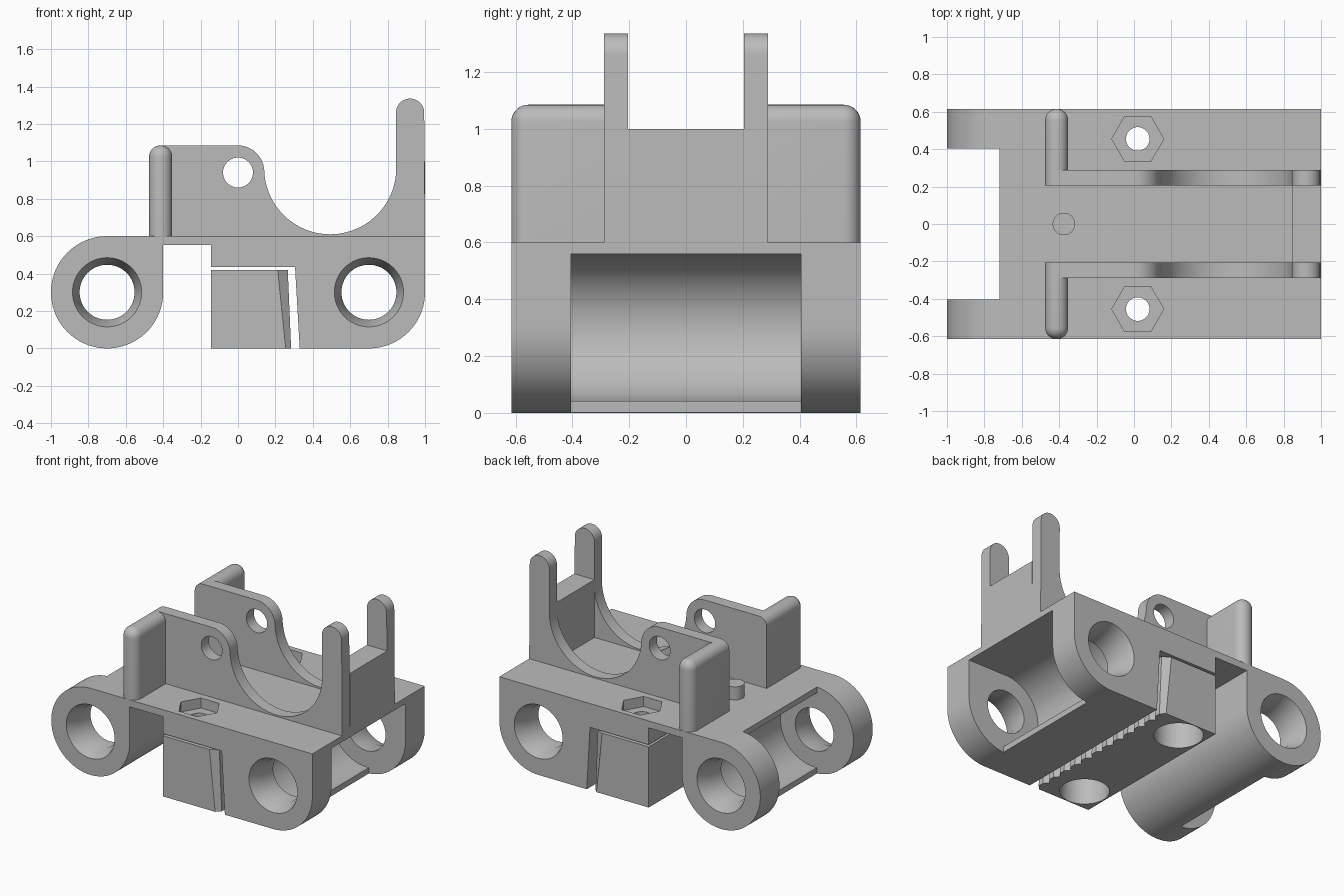
import bpy, bmesh
from math import sin, cos, pi, radians
from mathutils import Matrix

if "Cube" in bpy.data.objects:
    bpy.data.objects.remove(bpy.data.objects["Cube"])

grey = bpy.data.materials.new("light grey")
grey.use_nodes = True
COLOUR = (0.5, 0.5, 0.5, 1)
grey.diffuse_color = COLOUR
grey.node_tree.nodes["Principled BSDF"].inputs["Base Color"].default_value = COLOUR

W = 0.615        # half width of the body
POCKET = 0.405   # half width of the bearing pockets
AXLE = 0.7       # axle distance from the middle
AXLE_Z = 0.3


def add(name, bm):
    bmesh.ops.recalc_face_normals(bm, faces=bm.faces)
    mesh = bpy.data.meshes.new(name)
    bm.to_mesh(mesh)
    bm.free()
    ob = bpy.data.objects.new(name, mesh)
    bpy.context.collection.objects.link(ob)
    mesh.materials.append(grey)
    return ob


def arc(cx, cz, r, a0, a1, n=24):
    return [(cx + r * cos(radians(a0 + (a1 - a0) * i / n)),
             cz + r * sin(radians(a0 + (a1 - a0) * i / n))) for i in range(n + 1)]


def loft(name, low, high):
    """Solid between two matching rings of 3D points."""
    bm = bmesh.new()
    a = [bm.verts.new(p) for p in low]
    b = [bm.verts.new(p) for p in high]
    bm.faces.new(a)
    bm.faces.new(b)
    for i in range(len(a)):
        j = (i + 1) % len(a)
        bm.faces.new((a[i], a[j], b[j], b[i]))
    return add(name, bm)


def extrude(name, profile, y0, y1):
    return loft(name, [(x, y0, z) for x, z in profile], [(x, y1, z) for x, z in profile])


def box(name, x0, x1, y0, y1, z0, z1):
    return extrude(name, [(x0, z0), (x1, z0), (x1, z1), (x0, z1)], y0, y1)


def post(name, x, y, z0, z1, r, sides=40):
    ring = [(x + r * cos(2 * pi * i / sides), y + r * sin(2 * pi * i / sides)) for i in range(sides)]
    return loft(name, [(*p, z0) for p in ring], [(*p, z1) for p in ring])


def rod(name, x, z, y0, y1, r0, r1=None):
    r1 = r0 if r1 is None else r1
    return loft(name, [(a, y0, b) for a, b in arc(x, z, r0, 0, 354.375, 63)],
                [(a, y1, b) for a, b in arc(x, z, r1, 0, 354.375, 63)])


def cut(ob, cutters):
    for c in cutters:
        c.hide_render = True
        m = ob.modifiers.new("cut", "BOOLEAN")
        m.operation, m.solver, m.object = "DIFFERENCE", "EXACT", c
    bpy.context.view_layer.update()
    mesh = bpy.data.meshes.new_from_object(ob.evaluated_get(bpy.context.evaluated_depsgraph_get()))
    ob.modifiers.clear()
    ob.data = mesh
    for c in cutters:
        bpy.data.objects.remove(c)


# Carriage body with round ends, a channel and a belt slot underneath
body = extrude("carriage_body",
               [(1, 0.6)] + arc(AXLE, AXLE_Z, 0.3, 0, -90)
               + [(0.33, 0), (0.305, 0.435), (-0.145, 0.435), (-0.145, 0.552), (-0.4, 0.552)]
               + arc(-AXLE, AXLE_Z, 0.3, 0, -270, 72), -W, W)
cutters = [box("cut", 0.72, 1.1, -POCKET, POCKET, -0.1, 0.559),
           box("cut", -1.1, -0.72, -POCKET, POCKET, -0.1, 0.7)]
for s in (-1, 1):
    x = s * AXLE
    cutters += [rod("cut", x, AXLE_Z, -POCKET, POCKET, 0.26),
                rod("cut", x, AXLE_Z, -0.7, 0.7, 0.147)]
    # flared axle mouths
    for t in (-1, 1):
        cutters.append(rod("cut", x, AXLE_Z, t * (W + 0.02), t * (W - 0.1), 0.1926, 0.147))
    # nut recesses and screw holes
    cutters += [post("cut", 0.02, s * 0.455, 0.53, 0.7, 0.139, 6),
                post("cut", 0.02, s * 0.455, 0.3, 0.7, 0.063)]
cut(body, cutters)

# Belt clamp block with a toothed side
TEETH = 12
pitch = 2 * W / TEETH
low, high = [(-0.145, W, 0), (-0.145, -W, 0)], [(-0.145, W, 0.42), (-0.145, -W, 0.42)]
for i in range(TEETH):
    y = -W + i * pitch
    for f, tip in ((0, 0), (0.3, 1), (0.7, 1)):
        low.append((0.284 if tip else 0.255, y + f * pitch, 0))
        high.append((0.266 if tip else 0.212, y + f * pitch, 0.42))
low.append((0.255, W, 0))
high.append((0.212, W, 0.42))
clamp = loft("belt_clamp", low, high)
cutters = []
for s in (-1, 1):
    cutters += [post("cut", 0.02, s * 0.455, -0.1, 0.25, 0.155),
                post("cut", 0.02, s * 0.455, 0.2, 0.6, 0.063)]
cut(clamp, cutters)

# Cradle side plates with a round seat, a prong and a hole
cradle = (arc(0.493, 0.963, 0.353, 180, 360, 48)
          + arc(0.92, 1.26, 0.0755, 180, 0)
          + [(1, 0.6), (-0.475, 0.6)]
          + arc(-0.415, 1.025, 0.06, 180, 90, 10)
          + arc(0, 0.945, 0.14, 90, 0))
for s, side in ((-1, "front"), (1, "back")):
    plate = extrude(side + "_cradle_plate", cradle, s * 0.205, s * 0.288)
    cut(plate, [rod("cut", 0, 0.94, -0.5, 0.5, 0.08)])

    # Outer flange rounded on its top and free edge
    flange = box(side + "_flange", -0.475, -0.352, s * 0.288, s * W, 0.6, 1.085)
    bm = bmesh.new()
    bm.from_mesh(flange.data)
    edges = [e for e in bm.edges
             if not all(v.co.z < 0.61 for v in e.verts)
             and not all(abs(v.co.y) < 0.3 for v in e.verts)]
    bmesh.ops.bevel(bm, geom=edges, offset=0.06, segments=8, profile=0.5,
                    affect="EDGES", clamp_overlap=True)
    bm.to_mesh(flange.data)
    bm.free()

# Wall between the prongs, and the locating peg
box("end_wall", 0.845, 1, -0.205, 0.205, 0.6, 1.0)
post("locating_peg", -0.375, 0, 0.6, 0.69, 0.06)

# Smooth curved surfaces, keep edges sharp
bpy.ops.object.select_all(action="DESELECT")
for ob in bpy.context.collection.objects:
    if ob.type == "MESH" and grey.name in ob.data.materials:
        ob.select_set(True)
        bpy.context.view_layer.objects.active = ob
bpy.ops.object.shade_smooth_by_angle(angle=radians(30))
